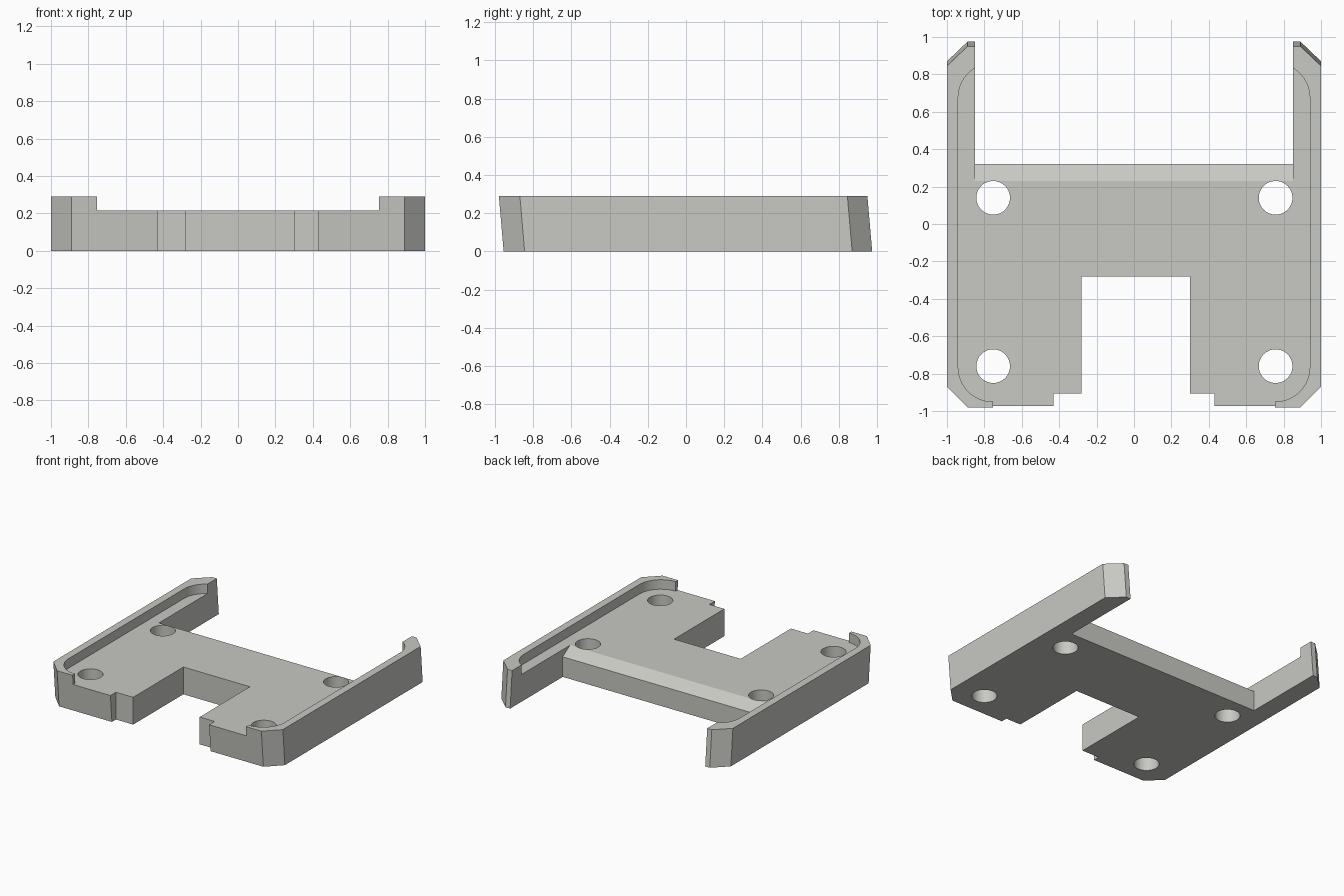
import bpy, bmesh, math
from mathutils import Vector

if "Cube" in bpy.data.objects:
    bpy.data.objects.remove(bpy.data.objects["Cube"])

grey = bpy.data.materials.new("warm_grey")
grey.diffuse_color = (0.58, 0.58, 0.55, 1)
grey.use_nodes = True
grey.node_tree.nodes["Principled BSDF"].inputs["Base Color"].default_value = grey.diffuse_color

HEIGHT, FLOOR, LEAN = 0.29, 0.215, 0.025   # total height, tray floor, backward lean


def prism(name, points, direction):
    """Extrude a closed 3D polygon along a direction."""
    bm = bmesh.new()
    face = bm.faces.new([bm.verts.new(p) for p in points])
    new = bmesh.ops.extrude_face_region(bm, geom=[face])["geom"]
    bmesh.ops.translate(bm, vec=Vector(direction),
                        verts=[v for v in new if isinstance(v, bmesh.types.BMVert)])
    bmesh.ops.recalc_face_normals(bm, faces=bm.faces)
    mesh = bpy.data.meshes.new(name)
    bm.to_mesh(mesh)
    bm.free()
    obj = bpy.data.objects.new(name, mesh)
    bpy.context.collection.objects.link(obj)
    return obj


def arc(cx, cy, r, start, end, n=16):
    return [(cx + r * math.cos(math.radians(start + (end - start) * i / n)),
             cy + r * math.sin(math.radians(start + (end - start) * i / n)))
            for i in range(n + 1)]


def flat(points, z):
    return [(x, y, z) for x, y in points]


# Body: chamfered block whose front and rear lean towards the front
half = [(0.89, -0.955), (1.0, -0.845), (1.0, 0.87), (0.89, 0.975)]
outline = half + [(-x, y) for x, y in reversed(half)]
body = prism("mounting_plate", flat(outline, 0), (0, -LEAN, HEIGHT))
body.data.materials.append(grey)

cutters = []

# Recessed tray with rounded corners, open at the front
side = [(0.755, -1.2), (0.755, -0.95)] + arc(0.755, -0.765, 0.185, -90, 0) \
    + arc(0.755, 0.675, 0.185, 0, 90)
tray = side + [(-x, y) for x, y in reversed(side)]
cutters.append(prism("tray_cutter", flat(tray, FLOOR), (0, 0, 0.3)))

# Gap between the rear arms, with a sloped lip on the plate
gap = [(0.32, -0.1), (0.32, 0.158), (0.23, FLOOR), (0.23, 0.45), (1.2, 0.45), (1.2, -0.1)]
cutters.append(prism("rear_gap_cutter", [(-0.85, y, z) for y, z in gap], (1.7, 0, 0)))

# Stepped front notch
notch = [(-0.43, -1.2), (-0.43, -0.905), (-0.28, -0.905), (-0.28, -0.28),
         (0.30, -0.28), (0.30, -0.905), (0.43, -0.905), (0.43, -1.2)]
cutters.append(prism("front_notch_cutter", flat(notch, -0.1), (0, 0, 0.6)))

# Four screw holes
for x in (-0.753, 0.757):
    for y in (-0.76, 0.14):
        ring = arc(x, y, 0.09, 0, 360, 48)[:-1]
        cutters.append(prism("hole_cutter", flat(ring, -0.1), (0, 0, 0.6)))

# Apply all the cuts, then remove the cutters
bpy.context.view_layer.objects.active = body
body.select_set(True)
for cutter in cutters:
    mod = body.modifiers.new("cut", "BOOLEAN")
    mod.operation, mod.solver, mod.object = "DIFFERENCE", "EXACT", cutter
    cutter.hide_render = True
    bpy.ops.object.modifier_apply(modifier=mod.name)
for cutter in cutters:
    bpy.data.objects.remove(cutter)
bpy.ops.object.shade_smooth_by_angle(angle=math.radians(25))
